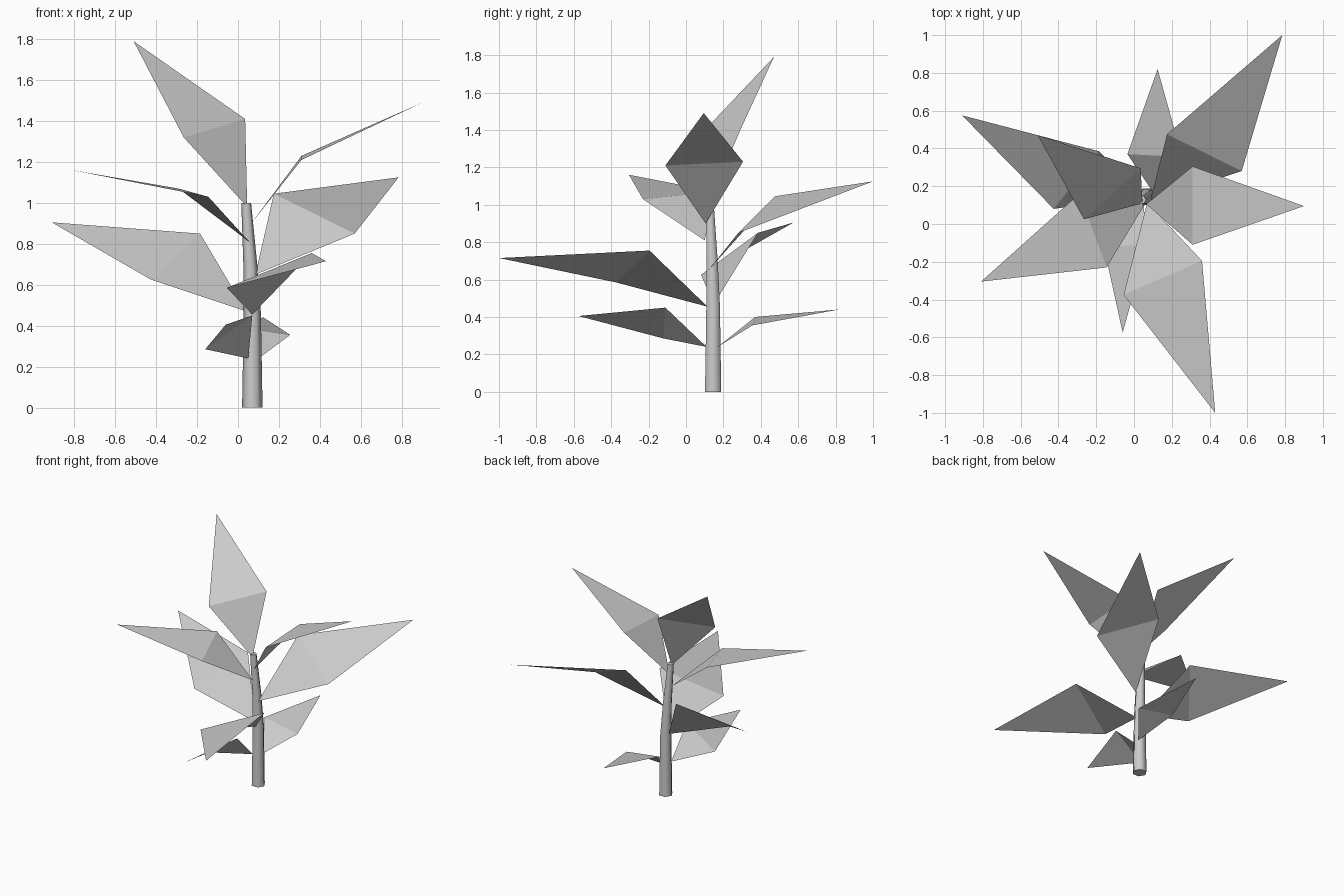
import bpy
import bmesh
import math
from mathutils import Vector

if "Cube" in bpy.data.objects:
    bpy.data.objects.remove(bpy.data.objects["Cube"], do_unlink=True)

# One plain grey for the whole plant
GREY = (0.6, 0.6, 0.6, 1.0)
grey = bpy.data.materials.new("plain_grey")
grey.use_nodes = True
grey.diffuse_color = GREY
grey.node_tree.nodes["Principled BSDF"].inputs["Base Color"].default_value = GREY


def add_object(name, bm):
    mesh = bpy.data.meshes.new(name)
    bm.to_mesh(mesh)
    bm.free()
    mesh.materials.append(grey)
    obj = bpy.data.objects.new(name, mesh)
    bpy.context.collection.objects.link(obj)
    return obj


# Leaf: a kite folded across its widest line
def add_leaf(name, base, side_a, tip, side_b):
    bm = bmesh.new()
    b, p, t, q = (bm.verts.new(v) for v in (base, side_a, tip, side_b))
    for corners in ((b, p, q), (p, t, q)):
        face = bm.faces.new(corners)
        face.normal_update()
        if face.normal.z < 0:
            face.normal_flip()
    add_object(name, bm)


# Stem: tapering rings along a gently leaning path (centre, radius)
def add_stem(path, sides=6):
    bm = bmesh.new()
    rings = []
    for centre, radius in path:
        ring = []
        for i in range(sides):
            a = math.tau * i / sides
            offset = Vector((math.cos(a), math.sin(a), 0)) * radius
            ring.append(bm.verts.new(Vector(centre) + offset))
        rings.append(ring)
    for low, high in zip(rings, rings[1:]):
        for i in range(sides):
            j = (i + 1) % sides
            bm.faces.new((low[i], low[j], high[j], high[i])).smooth = True
    bm.faces.new(rings[0][::-1])
    bm.faces.new(rings[-1])
    stem = add_object("stem", bm)
    bpy.ops.object.select_all(action="DESELECT")
    stem.select_set(True)
    bpy.context.view_layer.objects.active = stem
    bpy.ops.object.shade_smooth_by_angle(angle=math.radians(65))


add_stem([
    ((0.07, 0.145, 0), 0.05),
    ((0.07, 0.145, 0.46), 0.042),
    ((0.06, 0.14, 0.7), 0.034),
    ((0.04, 0.128, 1.0), 0.024),
])

# Leaves from the top down: base, side, tip, side
add_leaf("top_leaf", (0.045, 0.11, 0.98), (0.035, 0.295, 1.41),
         (-0.51, 0.47, 1.79), (-0.265, 0.025, 1.32))
add_leaf("upper_left_leaf", (0.065, 0.105, 0.9), (0.31, 0.305, 1.23),
         (0.9, 0.095, 1.49), (0.31, -0.11, 1.21))
add_leaf("upper_right_leaf", (0.055, 0.1, 0.81), (-0.145, -0.23, 1.03),
         (-0.81, -0.305, 1.16), (-0.29, 0.16, 1.07))
add_leaf("middle_back_left_leaf", (0.085, 0.12, 0.65), (0.175, 0.475, 1.045),
         (0.785, 1.0, 1.125), (0.57, 0.28, 0.85))
add_leaf("middle_back_right_leaf", (0.04, 0.15, 0.47), (-0.185, 0.385, 0.85),
         (-0.91, 0.575, 0.905), (-0.425, 0.08, 0.625))
add_leaf("middle_front_leaf", (0.07, 0.115, 0.455), (0.36, -0.195, 0.755),
         (0.43, -1.0, 0.715), (-0.055, -0.375, 0.585))
add_leaf("lower_front_leaf", (0.05, 0.11, 0.24), (-0.16, -0.12, 0.285),
         (-0.06, -0.575, 0.405), (0.07, -0.11, 0.45))
add_leaf("lower_back_leaf", (0.1, 0.17, 0.24), (-0.035, 0.37, 0.4),
         (0.125, 0.82, 0.44), (0.255, 0.355, 0.355))
